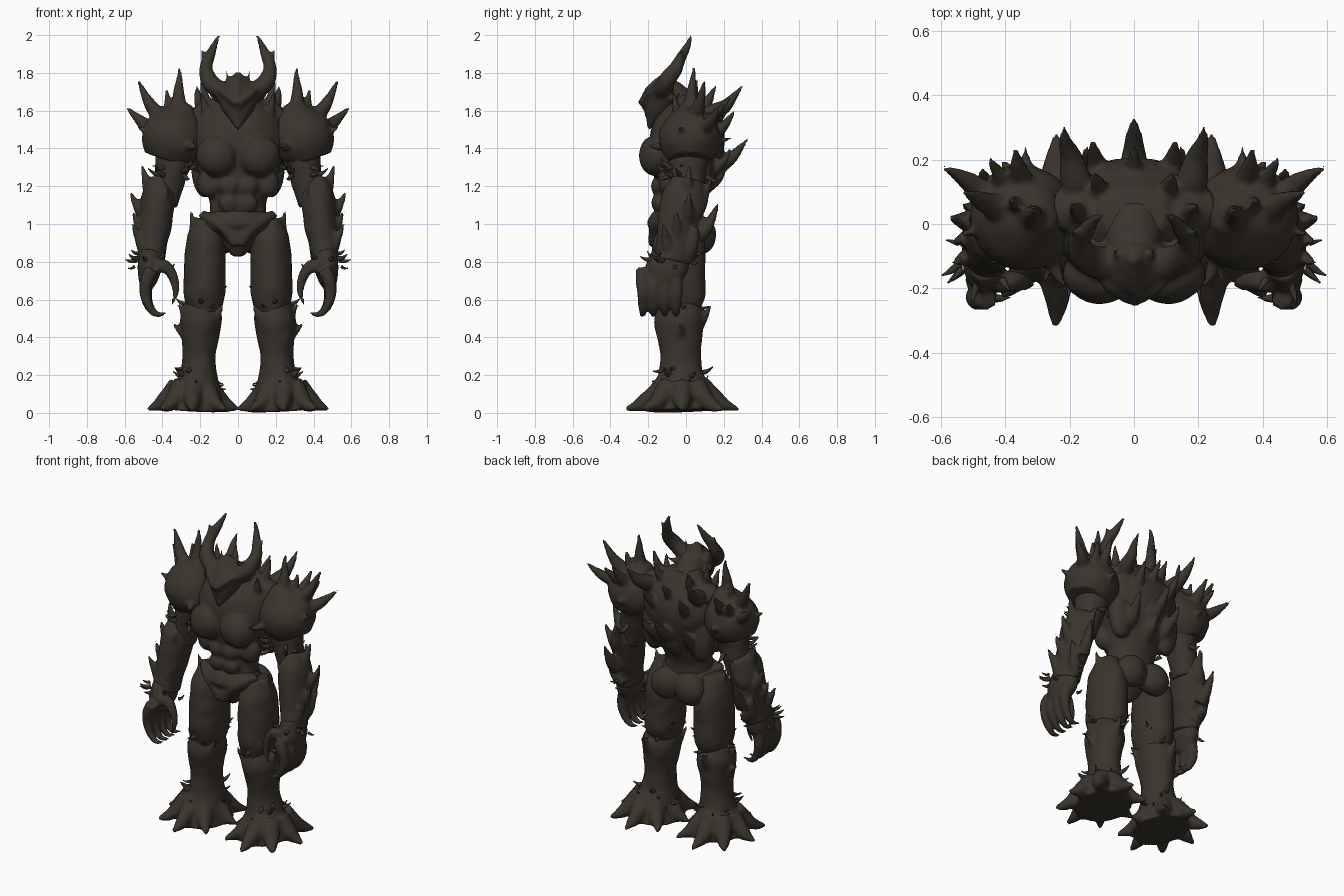
import bpy, bmesh, math, random
from mathutils import Vector, Matrix, noise

random.seed(4)
cube = bpy.data.objects.get("Cube")
if cube:
    bpy.data.objects.remove(cube)

bark = bpy.data.materials.new("dark_bark")
colour = (.042, .034, .025, 1)
bark.use_nodes = True
bark.diffuse_color = colour
for node in bark.node_tree.nodes:
    if node.type == 'BSDF_PRINCIPLED':
        node.inputs["Base Color"].default_value = colour


def smooth_path(rows, steps=5):
    """Catmull-Rom interpolation of rows holding x, y, z and radius."""
    padded = [rows[0], *rows, rows[-1]]
    path = []
    for before, start, end, after in zip(padded, padded[1:], padded[2:], padded[3:]):
        for step in range(steps):
            t = step / steps
            linear = (end - before) * t
            square = (before * 2 - start * 5 + end * 4 - after) * t * t
            cubic = (start * 3 - before - end * 3 + after) * t ** 3
            path.append(start + (linear + square + cubic) / 2)
    return path + [rows[-1]]


def tube(bm, points, radii, depth=1, sides=12, side=(1, 0, 0)):
    """Closed loft of elliptical rings that follow a smooth path."""
    path = smooth_path([Vector((*point, radius)) for point, radius in zip(points, radii)])
    centres = [row.to_3d() for row in path]
    side = Vector(side)
    rings = []
    for index, centre in enumerate(centres):
        following = centres[min(index + 1, len(centres) - 1)]
        tangent = (following - centres[max(index - 1, 0)]).normalized()
        if index == 0 and abs(tangent.dot(side)) > .9:
            side = Vector((0, 1, 0))
        side = (side - tangent * side.dot(tangent)).normalized()
        other = tangent.cross(side) * depth
        radius = max(path[index].w, .003)
        ring = []
        for corner in range(sides):
            angle = math.tau * corner / sides
            offset = side * math.cos(angle) + other * math.sin(angle)
            ring.append(bm.verts.new(centre + offset * radius))
        rings.append(ring)
    for low, high in zip(rings, rings[1:]):
        for corner in range(sides):
            following = (corner + 1) % sides
            bm.faces.new((low[corner], low[following], high[following], high[corner]))
    bm.faces.new(rings[0][::-1])
    bm.faces.new(rings[-1])


def limb(bm, start, end, radii, depth, side=(1, 0, 0)):
    """Straight body part whose radii are evenly spaced from start to end."""
    last = len(radii) - 1
    points = [Vector(start).lerp(Vector(end), index / last) for index in range(len(radii))]
    tube(bm, points, radii, depth, 24, side)


def horn(bm, points, radius):
    """Curved part that tapers to a point."""
    last = len(points) - 1
    tube(bm, points, [radius * (1 - .85 * (index / last) ** 1.5) for index in range(len(points))])


def thorn(bm, base, tip):
    """Spike that curls upward, with thickness set by its length."""
    base, tip = Vector(base), Vector(tip)
    length = (tip - base).length
    middle = base.lerp(tip, .5) - Vector((0, 0, length * .12))
    horn(bm, [base, middle, tip], min(length * .22, .05))


def muscle(bm, centre, radius, tall=1):
    """Flattened ellipsoid bulge."""
    size = Matrix.Diagonal((radius, radius * .8, radius * tall, 1))
    bmesh.ops.create_uvsphere(bm, u_segments=20, v_segments=12, radius=1,
                              matrix=Matrix.Translation(centre) @ size)


def finish(name, bm, fused=True):
    """Roughen, mirror across x and fuse the shells into one organic skin."""
    for vertex in bm.verts:
        vertex.co += noise.noise_vector(vertex.co * 13) * .006
        vertex.co.z = max(vertex.co.z, .002)
    bmesh.ops.recalc_face_normals(bm, faces=bm.faces)
    mesh = bpy.data.meshes.new(name)
    bm.to_mesh(mesh)
    bm.free()
    mesh.materials.append(bark)
    mesh.shade_smooth()
    part = bpy.data.objects.new(name, mesh)
    bpy.context.collection.objects.link(part)
    mirror = part.modifiers.new("mirror", 'MIRROR')
    mirror.use_mirror_merge = False
    if fused:
        fuse = part.modifiers.new("fuse", 'REMESH')
        fuse.mode = 'VOXEL'
        fuse.voxel_size = .012
        fuse.use_smooth_shade = True
        relax = part.modifiers.new("relax", 'SMOOTH')
        relax.factor = .5
        relax.iterations = 1


# Torso: rib cage, chest, flanks, back, belly and shoulder ridge
bm = bmesh.new()
limb(bm, (0, -.04, 1), (0, .03, 1.68), (.16, .15, .19, .23, .25, .21, .1), .8)
muscle(bm, (.11, -.16, 1.36), .11)
muscle(bm, (.15, -.09, 1.21), .07)
muscle(bm, (.17, .08, 1.3), .08, tall=2)
muscle(bm, (.11, .07, 1.46), .13)
for height in (1.11, 1.2):
    muscle(bm, (.05, -.14, height), .055)
limb(bm, (0, .02, 1.63), (.24, .04, 1.55), (.06, .07, .06), 1)

# Spikes along the spine, back and collar
for x, y, z in ((0, .33, 1.45), (0, .23, 1.34), (0, .24, 1.66), (.13, .26, 1.6),
                (.15, .24, 1.4), (.22, .3, 1.73), (.2, .06, 1.77), (.12, .16, 1.74),
                (.19, -.07, 1.7)):
    thorn(bm, (x * .8, y * .4, z - .15), (x, y, z))
finish("torso", bm)

# Pelvis plate with raised rim, and buttocks
bm = bmesh.new()
limb(bm, (0, -.07, .83), (0, -.05, 1.06), (.03, .1, .19, .15), .8)
tube(bm, [(.19, -.08, 1.05), (.1, -.16, 1), (0, -.16, .9)], (.025, .03, .04))
muscle(bm, (.085, .08, .94), .1)
finish("pelvis", bm)

# Wedge-shaped head with brow, crest, neck and curled horns
bm = bmesh.new()
limb(bm, (0, -.2, 1.5), (0, -.08, 1.79), (.01, .05, .09, .11, .08, .02), .8)
limb(bm, (0, 0, 1.6), (0, -.1, 1.7), (.1, .08), 1)
horn(bm, [(0, -.1, 1.79), (0, -.22, 1.68), (0, -.2, 1.52)], .02)
horn(bm, [(0, -.23, 1.64), (.07, -.2, 1.69), (.14, -.12, 1.74)], .025)
horn(bm, [(.06, -.13, 1.69), (.14, -.11, 1.74), (.17, -.06, 1.82), (.14, -.01, 1.91),
          (.1, .03, 2)], .054)
thorn(bm, (.16, -.08, 1.79), (.19, -.02, 1.92))
thorn(bm, (.04, -.13, 1.72), (.06, -.08, 1.81))
thorn(bm, (.09, -.1, 1.66), (.16, -.03, 1.7))
finish("horned_head", bm)

# Shoulder plates turned outward, with a fan of spikes
bm = bmesh.new()
limb(bm, (.38, .02, 1.34), (.28, .02, 1.64), (.12, .16, .17, .15, .1, .04), .95, side=(1, .4, 0))
heart = Vector((.32, 0, 1.45))
for tip in ((.31, .04, 1.83), (.38, .08, 1.72), (.53, .1, 1.76), (.59, .18, 1.62),
            (.45, .2, 1.64), (.37, .23, 1.67), (.34, .24, 1.46), (.54, -.03, 1.52),
            (.21, -.2, 1.42)):
    thorn(bm, heart.lerp(Vector(tip), .3), tip)
finish("shoulder_plates", bm)

# Upper arms
bm = bmesh.new()
limb(bm, (.39, 0, 1.1), (.31, .02, 1.47), (.07, .08, .09, .1, .08), 1.1)
finish("upper_arms", bm)

# Forearms with spikes rising from the outer and back sides
bm = bmesh.new()
limb(bm, (.46, -.08, .8), (.41, .01, 1.24), (.075, .075, .085, .09, .09, .06), 1.3)
for x, y, z in ((.51, .02, 1.32), (.57, .02, 1.17), (.56, -.05, 1.07), (.47, .17, 1.11),
                (.4, .13, 1.24), (.53, .06, 1), (.56, -.12, 1), (.37, -.12, 1.2)):
    thorn(bm, (.45, y * .5 - .02, z - .18), (x, y, z))
finish("forearms", bm)

# Hands: palm, four fingers and a thumb curled around one ring
bm = bmesh.new()
limb(bm, (.48, -.13, .68), (.46, -.08, .84), (.04, .065, .06), 1.7)
for y, start, sweep in ((-.23, 1, -3), (-.17, 1, -3), (-.11, 1, -3), (-.05, 1, -3), (-.18, 1.4, 2.4)):
    angles = [start + sweep * step / 5 for step in range(6)]
    horn(bm, [(.41 + .08 * math.cos(a), y, .65 + .13 * math.sin(a)) for a in angles], .038)
finish("hands", bm)

# Thighs
bm = bmesh.new()
limb(bm, (.18, -.04, .52), (.17, -.04, 1.03), (.08, .11, .11, .11, .1, .06), 1.3)
thorn(bm, (.22, -.03, .92), (.25, -.05, 1.07))
finish("thighs", bm)

# Lower legs with knee spikes
bm = bmesh.new()
limb(bm, (.22, -.02, .01), (.19, -.04, .6), (.16, .13, .1, .09, .1, .11, .08), 1.2)
shin = Vector((.2, -.03, .36))
for tip in ((.17, -.17, .69), (.35, -.03, .48), (.08, -.12, .58), (.31, -.06, .58), (.21, .13, .57)):
    thorn(bm, shin.lerp(Vector(tip), .25), tip)

# Root-like toes spread all around each foot
for toe in range(8):
    angle = math.tau * toe / 8
    out = Vector((math.cos(angle) * .24, math.sin(angle) * .3, 0))
    heel = Vector((.24, -.02, .02))
    rise = Vector((0, 0, .12))
    horn(bm, [heel + out * .3 + rise, heel + out * .65 + rise * .3, heel + out], .065)
finish("lower_legs", bm)

# Clusters of small twigs around the ankles, knees, wrists and arms
bm = bmesh.new()
for spot in ((.21, -.02, .2), (.21, -.02, .15), (.18, -.05, .6), (.46, -.08, .8), (.33, 0, 1.3)):
    for twig in range(10):
        angle = random.uniform(0, math.tau)
        out = Vector((math.cos(angle), math.sin(angle) * 1.2, 0))
        base = Vector(spot) + out * .09 + Vector((0, 0, random.uniform(-.05, .05)))
        thorn(bm, base, base + out * random.uniform(.03, .06) + Vector((0, 0, random.uniform(-.02, .04))))
finish("twigs", bm, fused=False)
